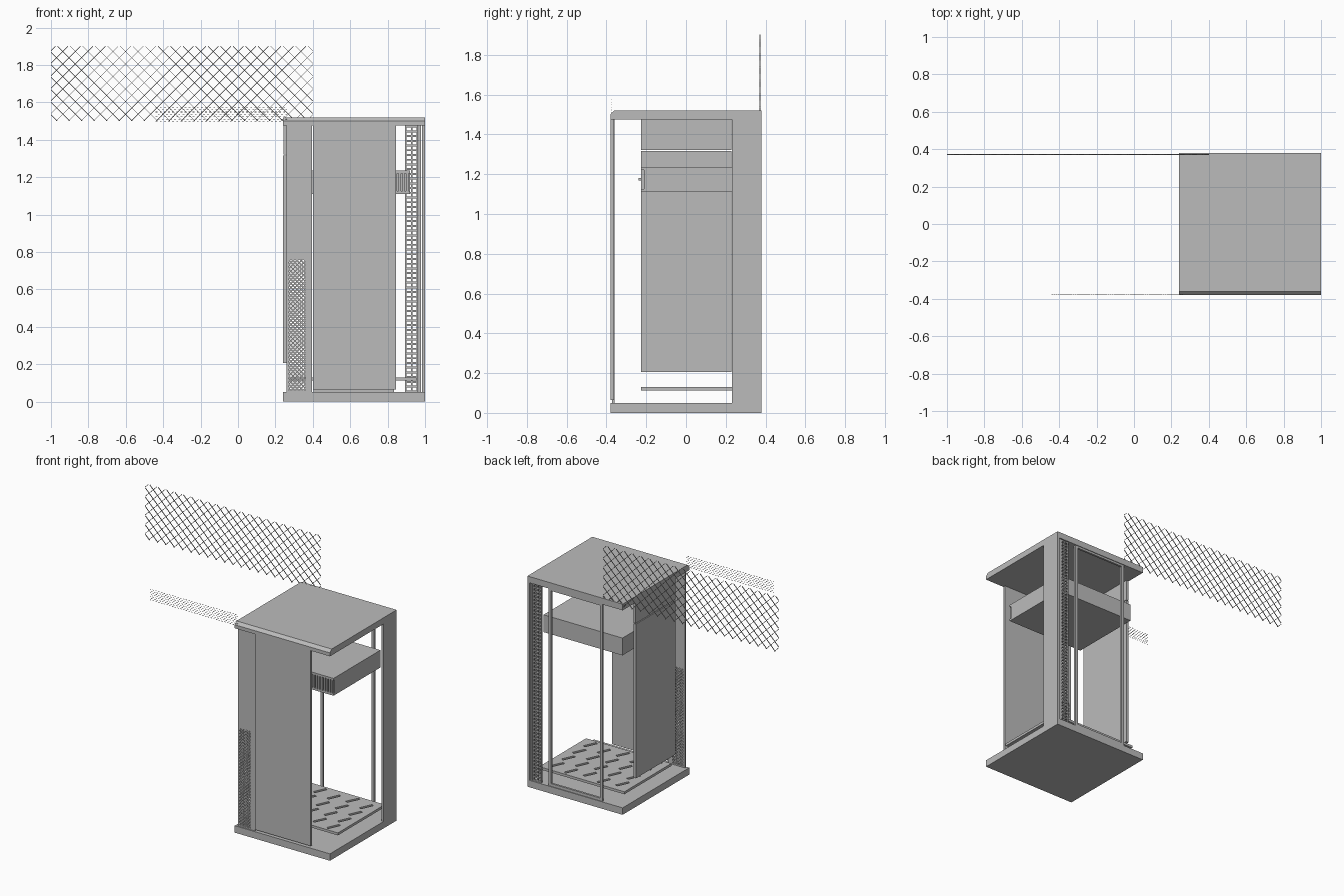
import bpy, bmesh, math
from mathutils import Matrix, Vector

if "Cube" in bpy.data.objects:
    bpy.data.objects.remove(bpy.data.objects["Cube"], do_unlink=True)

grey = bpy.data.materials.new("plain grey")
grey.use_nodes = True
grey.diffuse_color = (0.5, 0.5, 0.5, 1)
grey.node_tree.nodes["Principled BSDF"].inputs["Base Color"].default_value = (0.5, 0.5, 0.5, 1)


def add_box(bm, x, y, z, turn=None):
    """Add a box given its (low, high) range on each axis."""
    ranges = (x, y, z)
    centre = Vector([(a + b) / 2 for a, b in ranges])
    size = Matrix.Diagonal([b - a for a, b in ranges] + [1])
    bmesh.ops.create_cube(bm, size=1, matrix=Matrix.Translation(centre) @ (turn or Matrix()) @ size)


def finish(name, bm):
    mesh = bpy.data.meshes.new(name)
    bm.to_mesh(mesh)
    bm.free()
    mesh.materials.append(grey)
    obj = bpy.data.objects.new(name, mesh)
    bpy.context.collection.objects.link(obj)
    return obj


def boxes(name, *parts):
    bm = bmesh.new()
    for part in parts:
        add_box(bm, *part)
    return finish(name, bm)


def lattice(name, x, z, y, cell, wire, thick):
    """Crossed diagonal wires clipped to a rectangle."""
    bm = bmesh.new()
    w, h = x[1] - x[0], z[1] - z[0]
    for sign in (1, -1):
        for i in range(int((w + h) / cell) + 1):
            c = i * cell + cell / 2
            a, b = max(0, c - h), min(w, c)
            if b - a < wire:
                continue
            ends = [(t if sign > 0 else w - t, c - t) for t in (a, b)]
            mx, mz = [(p + q) / 2 for p, q in zip(*ends)]
            half = (b - a) / math.sqrt(2)
            cx, cz = x[0] + mx, z[0] + mz
            add_box(bm, (cx - half, cx + half), (y - thick / 2, y + thick / 2),
                    (cz - wire / 2, cz + wire / 2),
                    Matrix.Rotation(sign * math.pi / 4, 4, 'Y'))
    return finish(name, bm)


left, right, front, back = 0.24, 1.0, -0.38, 0.38
low, high = 0.05, 1.475

# Base and chamfered roof
boxes("base_slab", ((left, right), (front, back), (0, low)))
bm = bmesh.new()
add_box(bm, (left, right), (front, back), (high, 1.52))
edge = [e for e in bm.edges if all(v.co.y < 0 and v.co.z > 1.5 for v in e.verts)]
bmesh.ops.bevel(bm, geom=edge, offset=0.02, segments=1, affect='EDGES')
finish("roof_slab", bm)

# Front door and the fixed panel beside it, framing a vent
boxes("front_door", ((0.40, 0.845), (-0.38, -0.362), (0.065, high)))
vent_x, vent_z = (0.272, 0.36), (0.06, 0.76)
panel_y = (-0.372, -0.36)
boxes("front_side_panel",
      ((0.26, vent_x[0]), panel_y, (low, high)),
      ((vent_x[1], 0.396), panel_y, (low, high)),
      (vent_x, panel_y, (vent_z[1], high)),
      (vent_x, panel_y, (low, vent_z[0])))
lattice("front_vent", vent_x, vent_z, -0.366, 0.022, 0.007, 0.008)

# Left side: lower door and upper panel
boxes("left_door", ((left, 0.26), (-0.225, 0.228), (0.205, 1.317)))
boxes("left_upper_panel", ((left + 0.002, 0.26), (-0.225, 0.228), (1.322, high)))

# Right rear corner panel with its inner post
boxes("right_rear_panel", ((0.984, right), (0.23, back), (low, high)))
boxes("right_rear_post", ((0.964, 0.978), (0.345, 0.372), (low, high)))

# Perforated strip: two columns of square holes
bm = bmesh.new()
for x in (0.898, 0.928, 0.958):
    add_box(bm, (x - 0.004, x + 0.004), (0.358, 0.37), (low, high))
steps = 56
for i in range(steps + 1):
    z = low + 0.005 + (high - low - 0.01) * i / steps
    add_box(bm, (0.898, 0.958), (0.359, 0.369), (z - 0.005, z + 0.005))
finish("perforated_strip", bm)

# Rear door frame
boxes("rear_door_frame",
      ((0.405, 0.425), (0.36, 0.375), (low, high)),
      ((0.815, 0.835), (0.36, 0.375), (low, high)),
      ((0.425, 0.815), (0.36, 0.375), (low, 0.07)),
      ((0.425, 0.815), (0.36, 0.375), (high - 0.015, high)))

# Equipment box with a slatted front and a knob
boxes("equipment_box", ((0.29, 0.92), (-0.212, 0.31), (1.11, 1.235)))
slats = [((0.29 + i * 0.0203, 0.302 + i * 0.0203), (-0.225, -0.212), (1.125, 1.22))
         for i in range(31)]
rims = [((0.29, 0.92), (-0.225, -0.212), z) for z in ((1.11, 1.125), (1.22, 1.235))]
boxes("box_grille", *slats, *rims)
boxes("box_knob", ((0.365, 0.378), (-0.238, -0.225), (1.168, 1.181)))

# Bottom tray with slanted slots
tray = boxes("bottom_tray", ((0.275, 0.955), (-0.225, 0.31), (0.112, 0.13)))
bm = bmesh.new()
turn = Matrix.Rotation(math.radians(65), 4, 'Z')
for col in range(5):
    for row in range(4):
        x = 0.355 + col * 0.13
        y = -0.16 + row * 0.125 + (0.03 if col % 2 else 0)
        add_box(bm, (x - 0.048, x + 0.048), (y - 0.01, y + 0.01), (0.1, 0.15), turn)
cutter = finish("slot_cutter", bm)
cutter.hide_render = True
cutter.hide_viewport = True
cut = tray.modifiers.new("slots", 'BOOLEAN')
cut.operation = 'DIFFERENCE'
cut.solver = 'EXACT'
cut.object = cutter
bpy.context.view_layer.update()
cut_mesh = bpy.data.meshes.new_from_object(tray.evaluated_get(bpy.context.evaluated_depsgraph_get()))
tray.modifiers.clear()
tray.data = cut_mesh
bpy.data.objects.remove(cutter, do_unlink=True)

# Wire mesh sheet floating beside the roof
lattice("wire_mesh_sheet", (-1.0, 0.4), (1.5, 1.9), 0.372, 0.067, 0.003, 0.005)

# Narrow strip of small loose pieces at the front
bm = bmesh.new()
for row in range(7):
    for col in range(32):
        x = -0.44 + col * 0.022 + (0.011 if row % 2 else 0)
        z = 1.497 + row * 0.0128
        add_box(bm, (x, x + 0.010), (-0.377, -0.375), (z - 0.0015, z + 0.0015))
finish("loose_vent_strip", bm)
